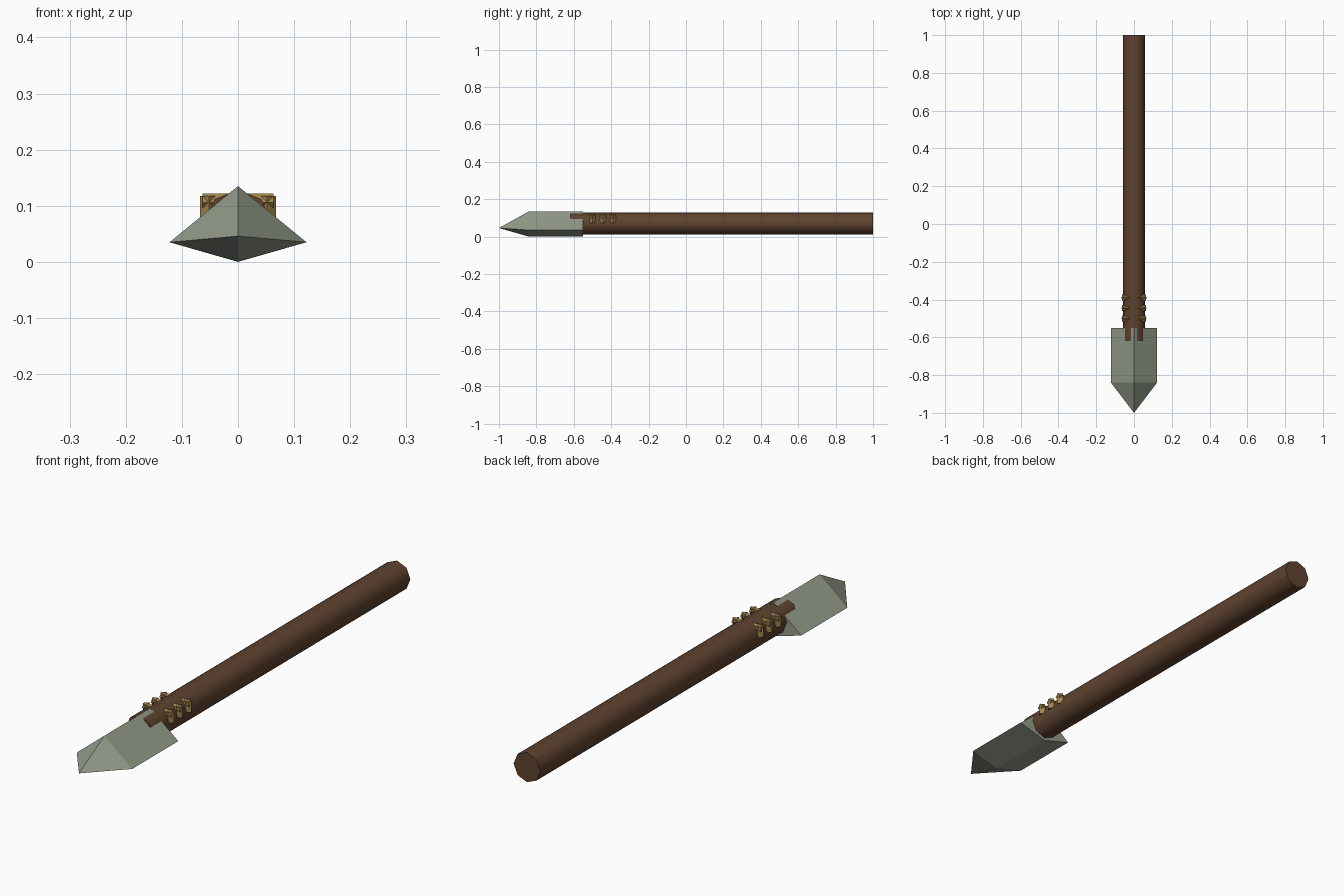
import bpy, math
from mathutils import Matrix, Vector

if "Cube" in bpy.data.objects:
    bpy.data.objects.remove(bpy.data.objects["Cube"])

def material(name, rgb):
    m = bpy.data.materials.new(name)
    m.diffuse_color = (*rgb, 1)
    m.use_nodes = True
    m.node_tree.nodes["Principled BSDF"].inputs["Base Color"].default_value = m.diffuse_color
    return m

wood = material("dark_wood", (0.115, 0.056, 0.029))
stone = material("grey_green_stone", (0.29, 0.33, 0.25))
cord = material("tan_cord", (0.36, 0.24, 0.075))

def rod(name, a, b, radius, sides, mat, spin=0.0):
    """Straight prism from point a to point b."""
    a, b = Vector(a), Vector(b)
    bpy.ops.mesh.primitive_cylinder_add(vertices=sides, radius=radius, depth=(b - a).length)
    ob = bpy.context.object
    rot = (b - a).to_track_quat('Z', 'Y').to_matrix().to_4x4()
    ob.data.transform(Matrix.Translation((a + b) / 2) @ rot @ Matrix.Rotation(spin, 4, 'Z'))
    ob.name = name
    ob.data.materials.append(mat)
    return ob

# Octagonal shaft, corner up, its front end buried in the head
shaft = rod("shaft", (0, -0.62, 0.07), (0, 1, 0.07), 0.059, 8, wood)
bpy.ops.object.shade_smooth_by_angle(angle=math.radians(50))

# Kite-section stone head with a pyramid point
kite = [(0, 0.135), (0.122, 0.035), (0, 0), (-0.122, 0.035)]
verts = [(x, y, z) for y in (-0.55, -0.84) for x, z in kite] + [(0, -1, 0.046)]
faces = [(3, 2, 1, 0)]
for i in range(4):
    j = (i + 1) % 4
    faces += [(i, j, j + 4, i + 4), (i + 4, j + 4, 8)]
me = bpy.data.meshes.new("spear_head")
me.from_pydata(verts, [], faces)
me.validate()
head = bpy.data.objects.new("spear_head", me)
bpy.context.collection.objects.link(head)
me.materials.append(stone)
import bmesh
bm = bmesh.new()
bm.from_mesh(me)
bmesh.ops.recalc_face_normals(bm, faces=bm.faces)
bm.to_mesh(me)
bm.free()

# Three cord lashings: a bar over the top and one down each side
for n, y in enumerate((-0.50, -0.445, -0.39), 1):
    rod(f"lashing_top_{n}", (-0.063, y, 0.106), (0.063, y, 0.106), 0.0155, 4, cord)
    for side, s in (("left", -1), ("right", 1)):
        rod(f"lashing_{side}_{n}", (s * 0.052, y, 0.074), (s * 0.052, y, 0.117),
            0.016, 4, cord)
